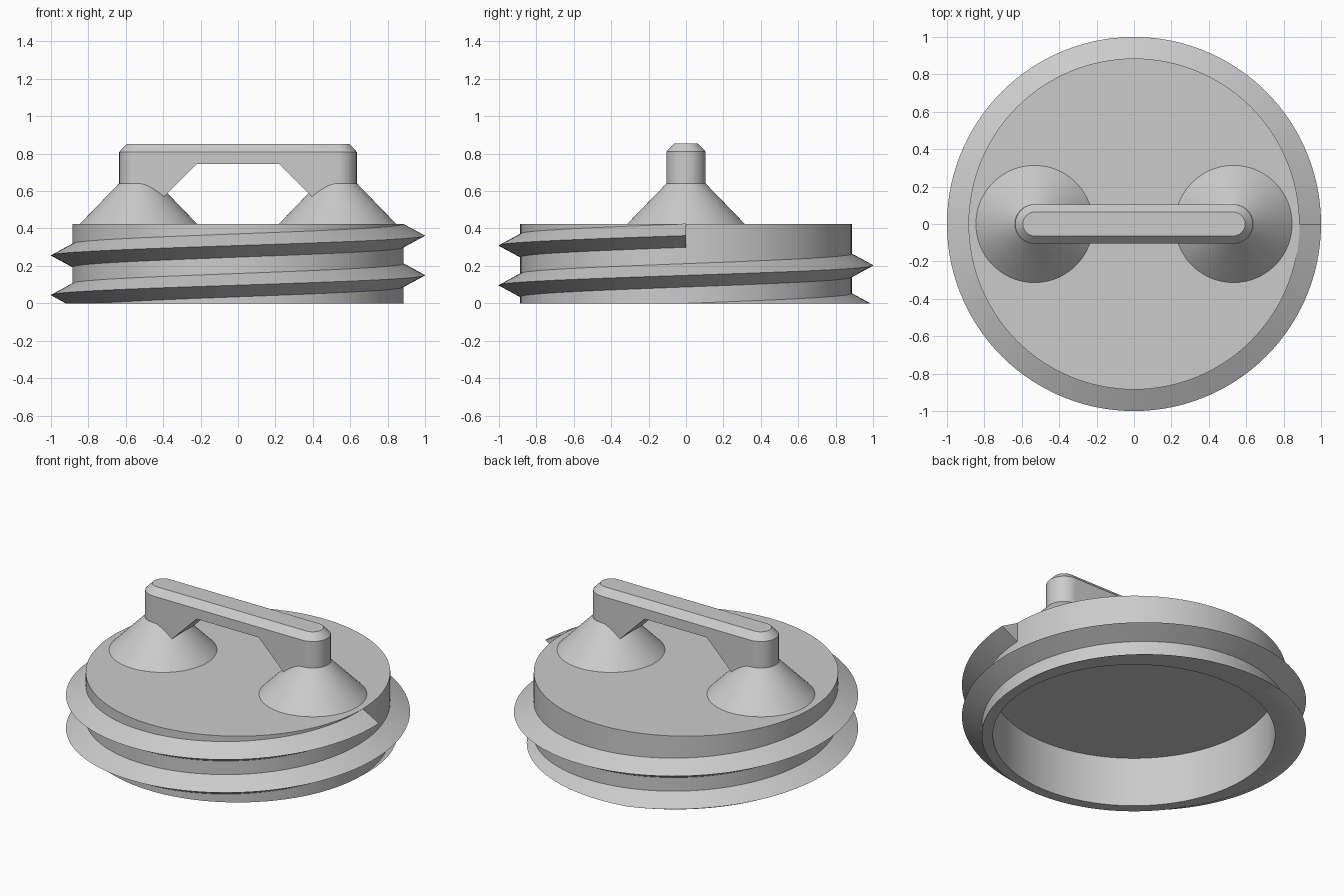
import bpy, bmesh, math

if "Cube" in bpy.data.objects:
    bpy.data.objects.remove(bpy.data.objects["Cube"])

grey = bpy.data.materials.new("light_grey")
grey.diffuse_color = (0.6, 0.6, 0.6, 1)
grey.use_nodes = True
grey.node_tree.nodes["Principled BSDF"].inputs["Base Color"].default_value = grey.diffuse_color
SEG = 120


def finish(name, bm, angle=30):
    bmesh.ops.recalc_face_normals(bm, faces=bm.faces[:])
    mesh = bpy.data.meshes.new(name)
    bm.to_mesh(mesh)
    bm.free()
    mesh.materials.append(grey)
    obj = bpy.data.objects.new(name, mesh)
    bpy.context.collection.objects.link(obj)
    bpy.ops.object.select_all(action='DESELECT')
    obj.select_set(True)
    bpy.context.view_layer.objects.active = obj
    bpy.ops.object.shade_smooth_by_angle(angle=math.radians(angle))
    return obj


def bridge(bm, a, b):
    n = len(a)
    for i in range(n):
        bm.faces.new((a[i], a[(i + 1) % n], b[(i + 1) % n], b[i]))


def lathe(name, profile, cx=0):
    """Revolve (radius, z) points about a vertical axis and cap both ends."""
    bm = bmesh.new()
    rings = [[bm.verts.new((cx + r * math.cos(2 * math.pi * i / SEG),
                            r * math.sin(2 * math.pi * i / SEG), z))
              for i in range(SEG)] for r, z in profile]
    for a, b in zip(rings, rings[1:]):
        bridge(bm, a, b)
    bm.faces.new(rings[0])
    bm.faces.new(rings[-1])
    return finish(name, bm)


# Hollow lid, open at the bottom
lathe("lid_body", [(0.82, 0.318), (0.82, 0), (0.885, 0), (0.885, 0.425)])

# Screw thread: triangular section swept two turns, trimmed at the base
PITCH, TOP_PEAK, HALF = 0.212, 0.362, 0.064
bm = bmesh.new()
sections = []
for i in range(2 * SEG + 1):
    t = 2 * math.pi * (i / SEG - 2)
    z = TOP_PEAK + PITCH * (i / SEG - 2)
    sections.append([bm.verts.new((r * math.cos(t), r * math.sin(t), z + dz))
                     for r, dz in ((0.882, -HALF), (1.0, 0), (0.882, HALF))])
for a, b in zip(sections, sections[1:]):
    bridge(bm, a, b)
bm.faces.new(sections[0])
bm.faces.new(sections[-1])
bmesh.ops.recalc_face_normals(bm, faces=bm.faces[:])
cut = bmesh.ops.bisect_plane(bm, geom=bm.verts[:] + bm.edges[:] + bm.faces[:],
                             plane_co=(0, 0, 0), plane_no=(0, 0, 1), clear_inner=True)
rim = [e for e in cut["geom_cut"] if isinstance(e, bmesh.types.BMEdge)]
bmesh.ops.triangle_fill(bm, edges=rim, use_beauty=True)
finish("screw_thread", bm)

# Conical feet of the handle
for side, x in (("left", -0.532), ("right", 0.532)):
    lathe(side + "_foot", [(0.318, 0.42), (0.105, 0.64)], x)

# Handle: rounded bar with chamfered top and sloping gussets underneath
N, CX, GAP = 24, 0.53, 0.22


def bar_outline(r):
    arc = [(-90 + 180 * i / N) * math.pi / 180 for i in range(N + 1)]
    right = [(CX + r * math.cos(a), r * math.sin(a)) for a in arc]
    left = [(-x, -y) for x, y in right]
    return right + [(GAP, r), (-GAP, r)] + left + [(-GAP, -r), (GAP, -r)]


def underside(x):
    return 0.745 - min(max(abs(x) - GAP, 0), CX - GAP)


bm = bmesh.new()
low = [bm.verts.new((x, y, underside(x))) for x, y in bar_outline(0.105)]
mid = [bm.verts.new((x, y, 0.81)) for x, y in bar_outline(0.105)]
top = [bm.verts.new((x, y, 0.853)) for x, y in bar_outline(0.064)]
bridge(bm, low, mid)
bridge(bm, mid, top)
bm.faces.new(top)
a, b, c, d = N + 1, N + 2, 2 * N + 4, 2 * N + 5
bm.faces.new(low[:N + 1])
bm.faces.new(low[N + 3:2 * N + 4])
for quad in ((0, N, a, d), (d, a, b, c), (c, b, N + 3, 2 * N + 3)):
    bm.faces.new([low[i] for i in quad])
finish("handle", bm)
